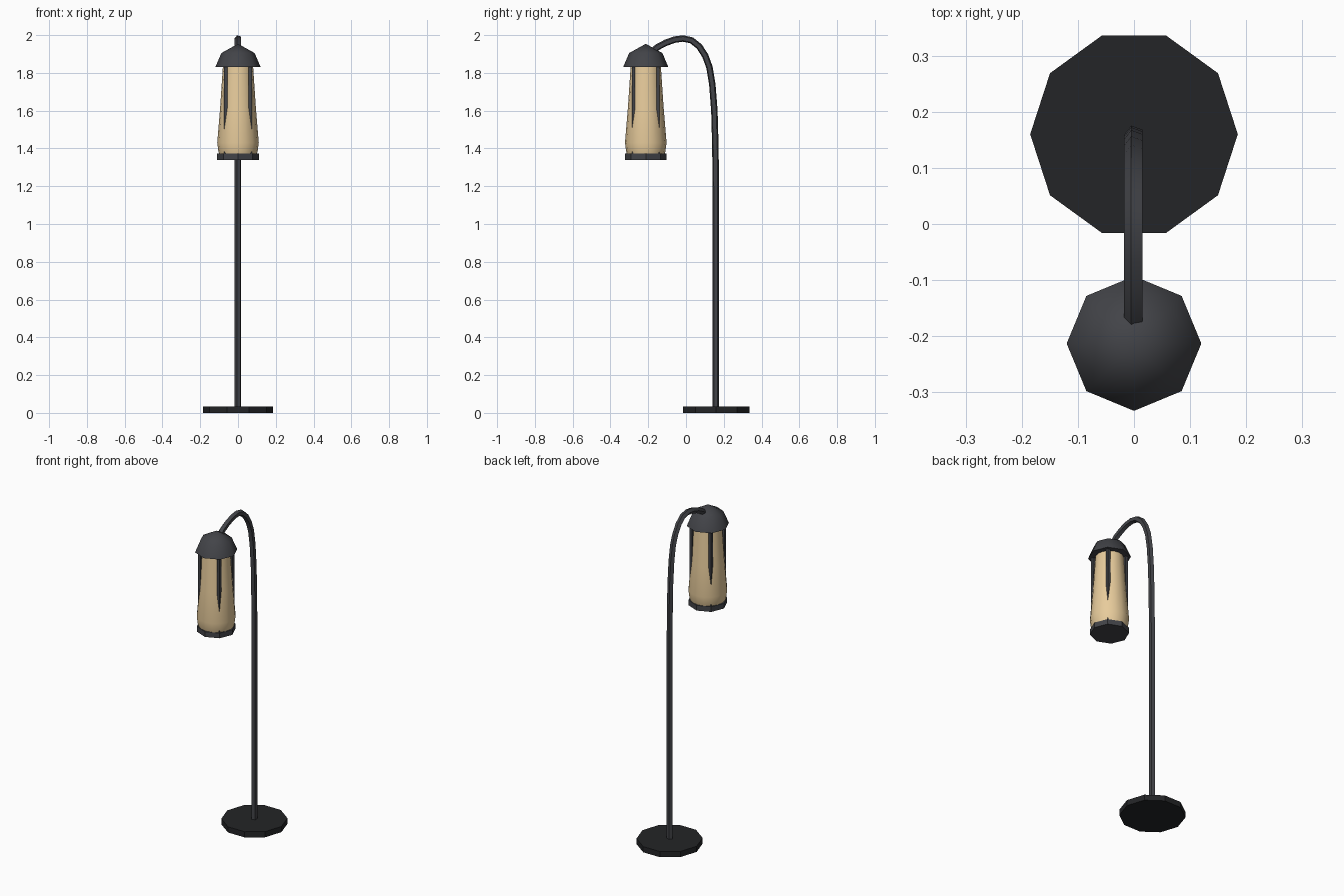
import bpy, bmesh, math
from mathutils import Vector

if "Cube" in bpy.data.objects:
    bpy.data.objects.remove(bpy.data.objects["Cube"])


def material(name, color):
    m = bpy.data.materials.new(name)
    m.diffuse_color = (*color, 1)
    m.use_nodes = True
    m.node_tree.nodes["Principled BSDF"].inputs["Base Color"].default_value = m.diffuse_color
    return m


IRON = material("dark_iron", (0.055, 0.057, 0.065))
BLACK = material("black_iron", (0.017, 0.018, 0.02))
GLASS = material("warm_glass", (0.80, 0.60, 0.33))


def finish(name, bm, mat, smooth=None):
    bmesh.ops.recalc_face_normals(bm, faces=bm.faces)
    mesh = bpy.data.meshes.new(name)
    bm.to_mesh(mesh)
    bm.free()
    mesh.materials.append(mat)
    ob = bpy.data.objects.new(name, mesh)
    bpy.context.collection.objects.link(ob)
    if smooth:
        bpy.ops.object.select_all(action='DESELECT')
        ob.select_set(True)
        bpy.context.view_layer.objects.active = ob
        bpy.ops.object.shade_smooth_by_angle(angle=math.radians(smooth))
    return ob


def skin(name, rings, mat, smooth=None):
    """Join successive rings of points and cap both ends."""
    bm = bmesh.new()
    vs = [[bm.verts.new(p) for p in ring] for ring in rings]
    n = len(rings[0])
    for a, b in zip(vs, vs[1:]):
        for i in range(n):
            j = (i + 1) % n
            bm.faces.new((a[i], a[j], b[j], b[i]))
    bm.faces.new(vs[0])
    bm.faces.new(vs[-1])
    bmesh.ops.remove_doubles(bm, verts=bm.verts, dist=0.0005)
    return finish(name, bm, mat, smooth)


def lathe(name, y, profile, sides, mat, smooth=None):
    rings = []
    for r, z in profile:
        rings.append([(r * math.cos(i * math.tau / sides),
                       y + r * math.sin(i * math.tau / sides), z)
                      for i in range(sides)])
    return skin(name, rings, mat, smooth)


# Ten-sided foot
lathe("base", 0.16, [(0.185, 0), (0.185, 0.035)], 10, BLACK)

# Pole and hooked arm: five-sided section swept along a path in the yz plane
path = [(0.158, 0.02), (0.158, 1.20), (0.155, 1.42), (0.150, 1.60), (0.139, 1.74),
        (0.124, 1.83), (0.102, 1.89), (0.070, 1.94), (0.030, 1.972), (-0.015, 1.982),
        (-0.060, 1.976), (-0.105, 1.960), (-0.150, 1.937), (-0.178, 1.912)]
pts = [Vector((0, y, z)) for y, z in path]
rings = []
for i, p in enumerate(pts):
    t = (pts[min(i + 1, len(pts) - 1)] - pts[max(i - 1, 0)]).normalized()
    out = Vector((0, t.z, -t.y))
    ring = []
    for k in range(5):
        a = math.radians(34 + 72 * k)
        ring.append(p + 0.018 * (Vector((math.cos(a), 0, 0)) + out * math.sin(a)))
    rings.append(ring)
skin("pole", rings, IRON, 30)

# Lantern: cap, glass and bottom plate
LY = -0.213
lathe("lantern_cap", LY, [(0.12, 1.83), (0.088, 1.905), (0.0001, 1.954)], 8, IRON, 60)
lathe("lantern_glass", LY, [(0.095, 1.355), (0.104, 1.385), (0.11, 1.43), (0.095, 1.61),
                            (0.081, 1.82), (0.079, 1.84)], 16, GLASS, 40)
lathe("lantern_plate", LY, [(0.11, 1.34), (0.11, 1.372)], 8, IRON)

# Four upright posts, partly sunk in the glass
for sx in (-1, 1):
    for sy in (-1, 1):
        bm = bmesh.new()
        bmesh.ops.create_cube(bm, size=1)
        for v in bm.verts:
            v.co = (sx * 0.065 + v.co.x * 0.018, LY + sy * 0.065 + v.co.y * 0.018,
                    1.60 + v.co.z * 0.48)
        finish(f"post_{'left' if sx < 0 else 'right'}_{'front' if sy < 0 else 'back'}", bm, IRON)
